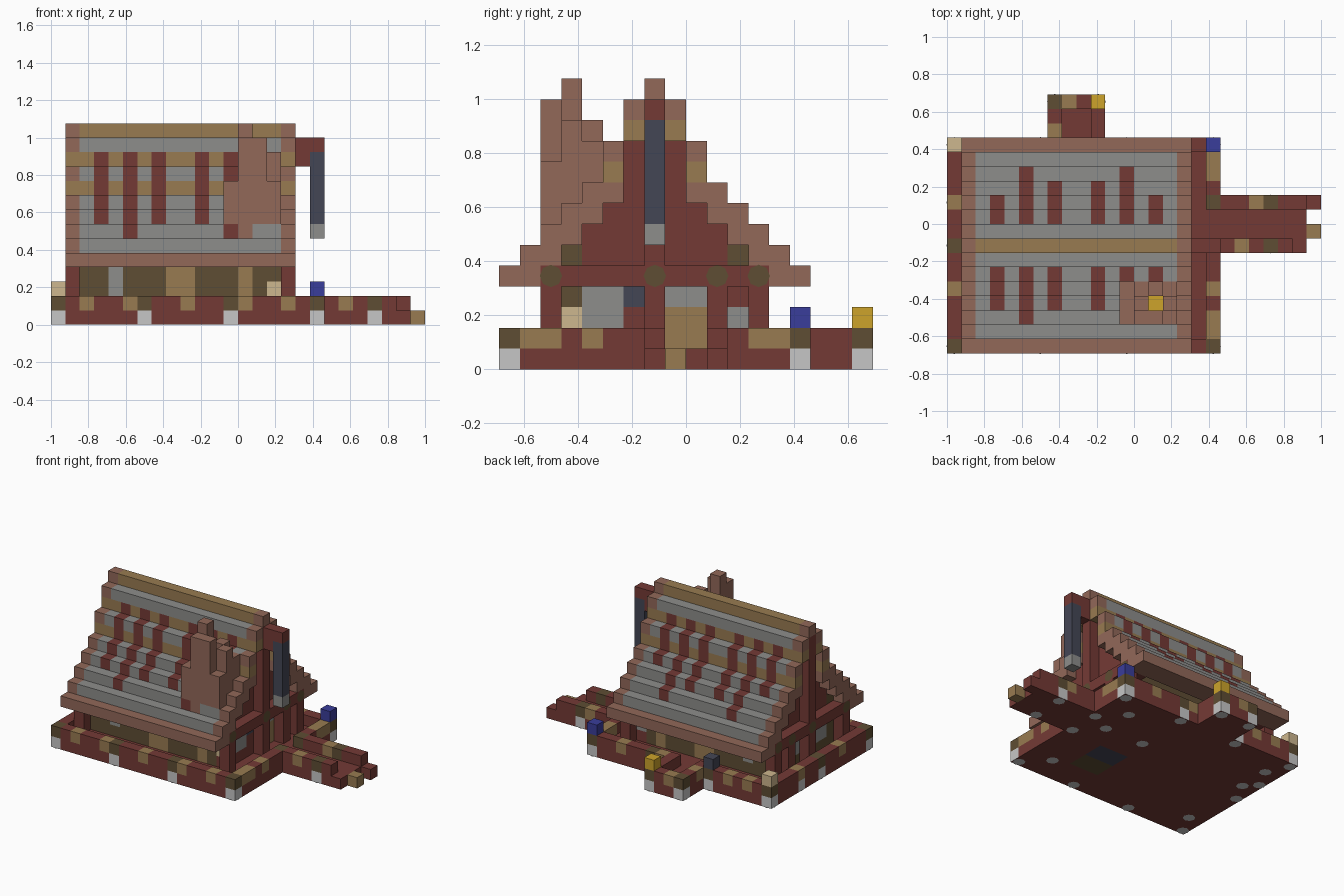
import bpy, bmesh, math
from mathutils import Vector

cube = bpy.data.objects.get("Cube")
if cube:
    bpy.data.objects.remove(cube)

# Colours, written as display values and turned linear
COLOURS = {
    "red_timber": "743A35", "brown_trim": "926859", "roof_grey": "8D8D8B",
    "plank": "987B51", "olive": "5E4D33", "slate": "444655",
    "white_stone": "C6C6C6", "lamp_blue": "3A3D9B", "lamp_yellow": "CDA42B",
    "lamp_tan": "CDB78E",
}


def linear(hex_pair):
    c = int(hex_pair, 16) / 255
    return ((c + 0.055) / 1.055) ** 2.4


names = list(COLOURS)
materials = []
for name, code in COLOURS.items():
    mat = bpy.data.materials.new(name)
    rgba = [linear(code[n:n + 2]) for n in (0, 2, 4)] + [1]
    mat.use_nodes = True
    mat.diffuse_color = rgba
    shader = next(n for n in mat.node_tree.nodes if n.type == 'BSDF_PRINCIPLED')
    shader.inputs["Base Color"].default_value = rgba
    shader.inputs["Roughness"].default_value = 0.9
    materials.append(mat)

# Block grid: every cell belongs to a part and has a colour
U = 1 / 13
ORIGIN = Vector((-1, -9 * U, 0))
MID = 7  # row under the ridge
grid = {}


def span(v):
    return range(v[0], v[1] + 1) if isinstance(v, tuple) else (v,)


def fill(part, colour, xs, ys, zs, only_empty=False):
    for i in span(xs):
        for j in span(ys):
            for k in span(zs):
                if not (only_empty and (i, j, k) in grid):
                    grid[i, j, k] = (part, colour)


def paint(colour, cells):
    for cell in cells:
        if cell in grid:
            grid[cell] = (grid[cell][0], colour)


def both_sides(d):
    return {MID - d, MID + d}


# Floor slab, raised rim, jetty and back porch
RED = "red_timber"
fill("floor", RED, (0, 18), (0, 14), 0)
fill("rim", RED, (0, 18), (0, 14), 1)
for i in range(1, 18):
    for j in range(1, 14):
        del grid[i, j, 1]
for j in (8, 9):
    del grid[18, j, 1]
for i in (8, 9):
    del grid[i, 14, 1]
fill("jetty", RED, (19, 24), (7, 10), 0)
fill("jetty", RED, (19, 23), 7, 1)
fill("jetty", RED, (19, 24), 10, 1)
fill("jetty", RED, 25, 10, 0)
fill("jetty", "plank", 25, 8, 0)
fill("porch", RED, (7, 10), (15, 17), 0)
fill("porch", RED, (7, 10), 17, 1)
for i in (7, 10):
    fill("porch", RED, i, (15, 16), 1)

# Post stones: white foot with an olive cap
stones = [(i, j) for i in (0, 6, 12, 18) for j in (0, 14)]
stones += [(i, j) for i in (0, 18, 22) for j in (7, 10)]
stones += [(7, 17), (10, 17)]
paint("white_stone", [(i, j, 0) for i, j in stones])
paint("olive", [(i, j, 1) for i, j in stones if (i, j) != (0, 10)])

# Plank patches along the rim
paint("plank", [(i, 0, 1) for i in (2, 5, 9, 13, 16)])
paint("plank", [(i, 14, 1) for i in (2, 4, 11, 15)])
paint("plank", [(18, j, 1) for j in (1, 2, 4, 12, 13)])
paint("plank", [(0, j, 1) for j in (4, 10)])
paint("plank", [(20, 7, 1), (21, 10, 1), (8, 17, 1), (7, 15, 1)])

# Lamps on the rim
for colour, i, j in (("lamp_tan", 0, 14), ("slate", 6, 14),
                     ("lamp_blue", 18, 14), ("lamp_yellow", 10, 17)):
    fill("lamps", colour, i, j, 2)

# Long walls with windows and shutters
for j in (3, 11):
    fill("long_walls", "olive", (2, 15), j, (1, 5))
    fill("long_walls", "roof_grey", 4, j, (2, 3))
    fill("long_walls", "plank", (8, 9), j, (1, 3))
    fill("long_walls", "plank", 13, j, (1, 3))

# End walls with door and windows
fill("left_wall", RED, 15, (3, 11), (1, 3))
fill("left_wall", "lamp_tan", 15, 3, 2)
fill("left_wall", "olive", 15, 3, 3)
fill("left_wall", "roof_grey", 15, (4, 5), (2, 3))
fill("left_wall", "slate", 15, 6, 3)
fill("left_wall", "plank", 15, (8, 9), (1, 2))
fill("left_wall", "roof_grey", 15, (8, 9), 3)
fill("left_wall", "roof_grey", 15, 11, 2)
fill("right_wall", "olive", 2, (3, 11), (1, 3))
fill("right_wall", "roof_grey", 2, (4, 5), (2, 3))
fill("right_wall", "roof_grey", 2, (8, 9), (2, 3))

# Stepped roof: height of each course and its distance from the ridge
courses = {k: 11 - k for k in range(4, 9)}
courses.update({9: 2, 10: 2, 11: 1, 12: 1, 13: 0})
for k, d in courses.items():
    banded = k in (9, 11)
    body = "brown_trim" if k == 4 else "plank" if banded or k == 13 else "roof_grey"
    edge = "plank" if banded else "brown_trim"
    for depth in ({d, d - 1} if k < 9 else {d}):
        for j in both_sides(depth):
            fill("roof", body, (2, 15), j, k)
            for i in (1, 16):
                fill("roof", edge, i, j, k)

# Red stripes running down the roof: column, lowest front and back course
for i, front, back in ((3, 7, 8), (5, 6, 6), (7, 7, 7),
                       (10, 7, 7), (12, 6, 6), (14, 7, 8)):
    paint(RED, [(i, MID - courses[k], k) for k in range(front, 12)])
    paint(RED, [(i, MID + courses[k], k) for k in range(back, 12)])

# Timber frame and filled gables at both ends
for post, wall in ((1, 2), (16, 15)):
    for j in (2, 7, 10, 12):
        fill("timber_posts", RED, post, j, (1, 3))
    fill("tie_beams", RED, post, (2, 12), 4)
    fill("king_posts", RED, post, MID, (5, 12))
    for k in range(4, 13):
        d = courses[k]
        fill("gables", RED, wall, (MID - d + 1, MID + d - 1), k, only_empty=True)

# Ridge bracket with hanging banner
fill("bracket", RED, (17, 18), MID, 12)
fill("bracket", RED, 17, MID, 11)
fill("banner", "slate", 18, MID, (7, 11))
fill("banner", "roof_grey", 18, MID, 6)

# Ragged chimney around a fire
stack = {(13, 3): 13, (14, 2): 12, (13, 2): 12, (15, 3): 11, (14, 4): 11,
         (15, 2): 9, (13, 4): 10, (15, 4): 10}
for (i, j), top in stack.items():
    fill("chimney", "brown_trim", i, j, (7, top))
fill("chimney", "brown_trim", 12, (2, 4), (7, 9))
fill("chimney", "brown_trim", 13, 2, 6)
fill("fire", "lamp_yellow", 14, 3, 9)

# Hearth stones set in the floor
paint("olive", [(i, j, 0) for i in (12, 13, 14) for j in (3, 4)])
paint("slate", [(i, j, 0) for i in (12, 13, 14) for j in (5, 6)])


def make_object(name, bm):
    mesh = bpy.data.meshes.new(name)
    bm.to_mesh(mesh)
    bm.free()
    for mat in materials:
        mesh.materials.append(mat)
    obj = bpy.data.objects.new(name, mesh)
    bpy.context.collection.objects.link(obj)


# Turn the grid into one mesh per part, keeping only open faces
for part in sorted({p for p, c in grid.values()}):
    bm = bmesh.new()
    for cell, (owner, colour) in grid.items():
        if owner != part:
            continue
        centre = ORIGIN + (Vector(cell) + Vector((0.5, 0.5, 0.5))) * U
        for axis in range(3):
            for sign in (-1, 1):
                n = Vector([sign if a == axis else 0 for a in range(3)])
                if tuple(int(a + b) for a, b in zip(cell, n)) in grid:
                    continue
                s = Vector([1 if a == (axis + 1) % 3 else 0 for a in range(3)])
                t = n.cross(s)
                corners = (-s - t, s - t, s + t, t - s)
                face = bm.faces.new([bm.verts.new(centre + (n + c) * U / 2)
                                     for c in corners])
                # foot stones stay timber underneath
                below = n.z < 0 and cell[2] == 0 and colour == "white_stone"
                face.material_index = names.index(RED if below else colour)
    bmesh.ops.remove_doubles(bm, verts=bm.verts, dist=U / 100)
    make_object(part, bm)


# Thin eight-sided plates: log ends on the gables, stone feet underneath
def discs(name, colour, cells, normal):
    bm = bmesh.new()
    normal = Vector(normal)
    for cell in cells:
        centre = ORIGIN + (Vector(cell) + Vector((0.5, 0.5, 0.5))) * U
        spin = Vector((0, 0, 1)).rotation_difference(normal).to_matrix().to_4x4()
        made = bmesh.ops.create_circle(bm, cap_ends=True, segments=8, radius=U * 0.54)
        bmesh.ops.rotate(bm, verts=made["verts"], matrix=spin)
        bmesh.ops.translate(bm, verts=made["verts"],
                            vec=centre + normal * (U / 2 + 0.002))
    for face in bm.faces:
        face.material_index = names.index(colour)
        face.normal_update()
        if face.normal.dot(normal) < 0:
            face.normal_flip()
    make_object(name, bm)


logs = (2, 7, 10, 12)
discs("left_log_ends", "olive", [(16, j, 4) for j in logs], (1, 0, 0))
discs("right_log_ends", "olive", [(1, j, 4) for j in logs], (-1, 0, 0))
feet = stones + [(i, j) for i in (1, 16) for j in (2, 9, 12)] + [(12, 9)]
discs("stone_feet", "white_stone", [(i, j, 0) for i, j in feet], (0, 0, -1))
